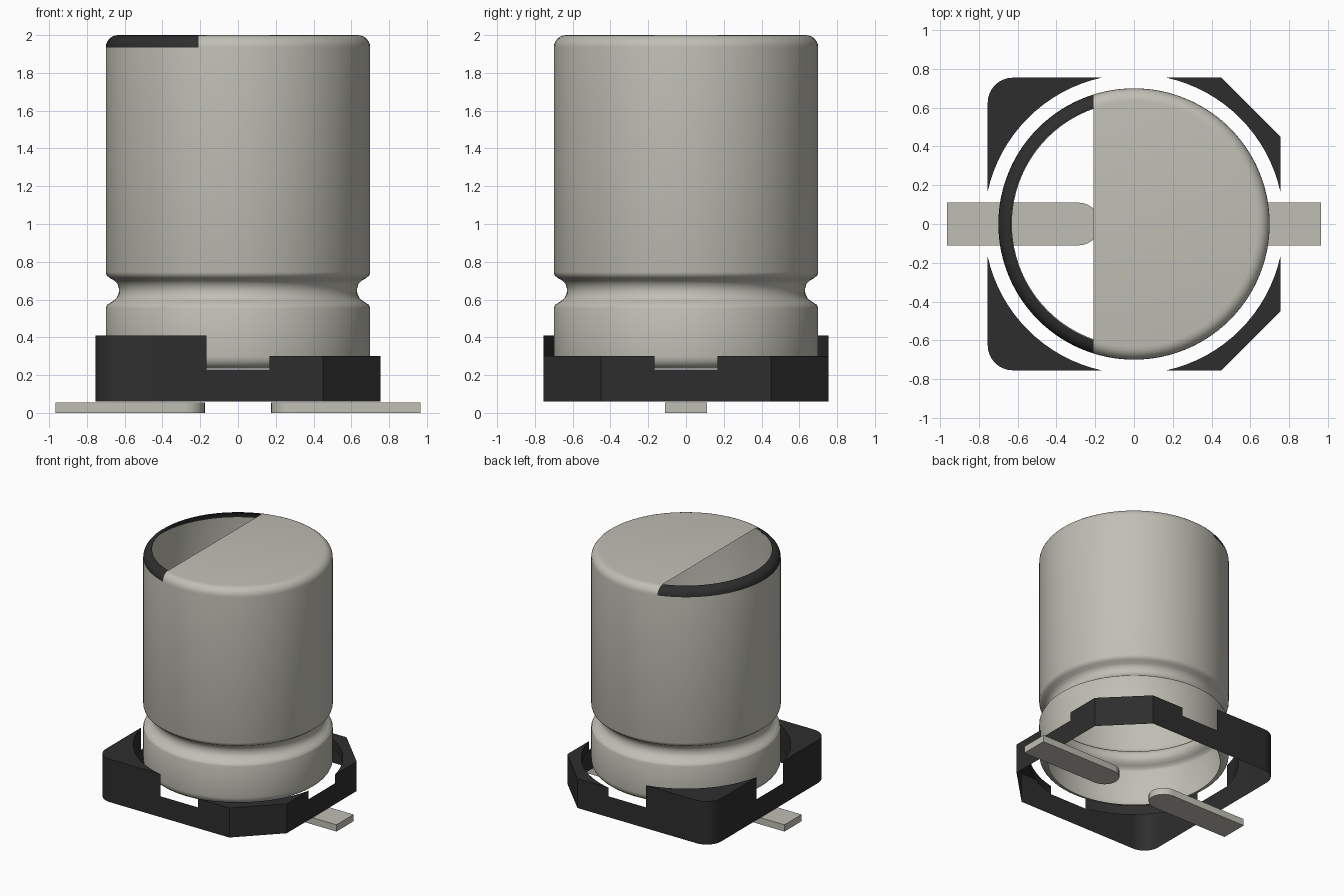
import bpy, bmesh
from math import sin, cos, pi, hypot, atan2, radians

cube = bpy.data.objects.get("Cube")
if cube:
    bpy.data.objects.remove(cube)


def material(name, rgb):
    m = bpy.data.materials.new(name)
    m.use_nodes = True
    m.diffuse_color = (*rgb, 1)
    bsdf = m.node_tree.nodes["Principled BSDF"]
    bsdf.inputs["Base Color"].default_value = (*rgb, 1)
    bsdf.inputs["Roughness"].default_value = 0.6
    return m


METAL = material("warm grey metal", (0.53, 0.52, 0.46))
BLACK = material("black plastic", (0.027, 0.027, 0.027))


def finish(bm, name, mats, angle=35):
    bmesh.ops.remove_doubles(bm, verts=bm.verts, dist=1e-5)
    bmesh.ops.recalc_face_normals(bm, faces=bm.faces)
    me = bpy.data.meshes.new(name)
    bm.to_mesh(me)
    bm.free()
    ob = bpy.data.objects.new(name, me)
    bpy.context.collection.objects.link(ob)
    for m in mats:
        me.materials.append(m)
    bpy.ops.object.select_all(action='DESELECT')
    ob.select_set(True)
    bpy.context.view_layer.objects.active = ob
    bpy.ops.object.shade_smooth_by_angle(angle=radians(angle))
    return ob


def arc(cx, cy, r, a0, a1, n):
    return [(cx + r * cos(a0 + (a1 - a0) * i / n),
             cy + r * sin(a0 + (a1 - a0) * i / n)) for i in range(n + 1)]


def wall(bm, pts, z0, z1):
    """Vertical strip along a path of (x, y) points."""
    for (ax, ay), (bx, by) in zip(pts, pts[1:]):
        bm.faces.new([bm.verts.new(p) for p in
                      ((ax, ay, z0), (bx, by, z0), (bx, by, z1), (ax, ay, z1))])


# Can: thin lathed shell, open underneath, with rolled groove and rounded rims
SEG, RIM, MARK_X = 96, 0.065, -0.21
profile = arc(0.635, 0.235 + RIM, RIM, -pi / 2, 0, 6)
profile += [(0.70, 0.555), (0.693, 0.572), (0.67, 0.587), (0.645, 0.605),
            (0.632, 0.63), (0.63, 0.655), (0.637, 0.682), (0.655, 0.70),
            (0.68, 0.715), (0.695, 0.728), (0.70, 0.745)]
profile += arc(0.635, 2 - RIM, RIM, 0, pi / 2, 6)
bm = bmesh.new()
rings = [[bm.verts.new((r * cos(2 * pi * i / SEG), r * sin(2 * pi * i / SEG), z))
          for i in range(SEG)] for r, z in profile]
for lo, hi in zip(rings, rings[1:]):
    for i in range(SEG):
        j = (i + 1) % SEG
        bm.faces.new((lo[i], lo[j], hi[j], hi[i]))
bm.faces.new(rings[-1])

# Polarity mark: cut the rim and lid at x = MARK_X, blacken the rim, open the lid
upper = [f for f in bm.faces if f.calc_center_median().z > 2 - RIM]
geom = set(upper)
for f in upper:
    geom.update(f.edges)
    geom.update(f.verts)
bmesh.ops.bisect_plane(bm, geom=list(geom), plane_co=(MARK_X, 0, 0),
                       plane_no=(1, 0, 0), dist=1e-5)
opening = []
for f in bm.faces:
    c = f.calc_center_median()
    if c.x < MARK_X and c.z > 2 - RIM:
        f.material_index = 1
        if c.z > 1.9999:
            opening.append(f)
bmesh.ops.delete(bm, geom=opening, context='FACES')
finish(bm, "can", [METAL, BLACK])

# Base: thin tray with four raised corners around a round seat, open underneath
H, NOTCH, CHAMFER, ROUND = 0.755, 0.168, 0.45, 0.13
Z0, FLOOR = 0.06, 0.23
SEAT = hypot(H, NOTCH)
t = atan2(NOTCH, H)
bm = bmesh.new()
for sx in (-1, 1):
    for sy in (-1, 1):
        if sx < 0:
            top = 0.41
            bend = arc(H - ROUND, H - ROUND, ROUND, 0, pi / 2, 8)
        else:
            top = 0.30
            bend = [(H, CHAMFER), (CHAMFER, H)]
        outer = [(sx * x, sy * y) for x, y in [(H, NOTCH)] + bend + [(NOTCH, H)]]
        inner = [(sx * x, sy * y) for x, y in arc(0, 0, SEAT, t, pi / 2 - t, 16)]
        wall(bm, outer, Z0, top)
        wall(bm, inner, FLOOR, top)
        bm.faces.new([bm.verts.new((x, y, top))
                      for x, y in outer + inner[-2:0:-1]])
for s in (-1, 1):
    wall(bm, [(s * H, -NOTCH), (s * H, NOTCH)], Z0, FLOOR)
    wall(bm, [(-NOTCH, s * H), (NOTCH, s * H)], Z0, FLOOR)
finish(bm, "base", [BLACK], 25)

# Leads: flat strips with a rounded inner end
W, TIP, END, THICK = 0.11, 0.175, 1.0, 0.055
END = 0.965
for side, s in (("left", 1), ("right", -1)):
    outline = [(END, -W)] + arc(TIP + W, 0, W, -pi / 2, -3 * pi / 2, 14) + [(END, W)]
    bm = bmesh.new()
    face = bm.faces.new([bm.verts.new((s * x, y, 0)) for x, y in outline])
    ext = bmesh.ops.extrude_face_region(bm, geom=[face], use_keep_orig=True)
    for v in ext["geom"]:
        if isinstance(v, bmesh.types.BMVert):
            v.co.z = THICK
    finish(bm, side + "_lead", [METAL])
